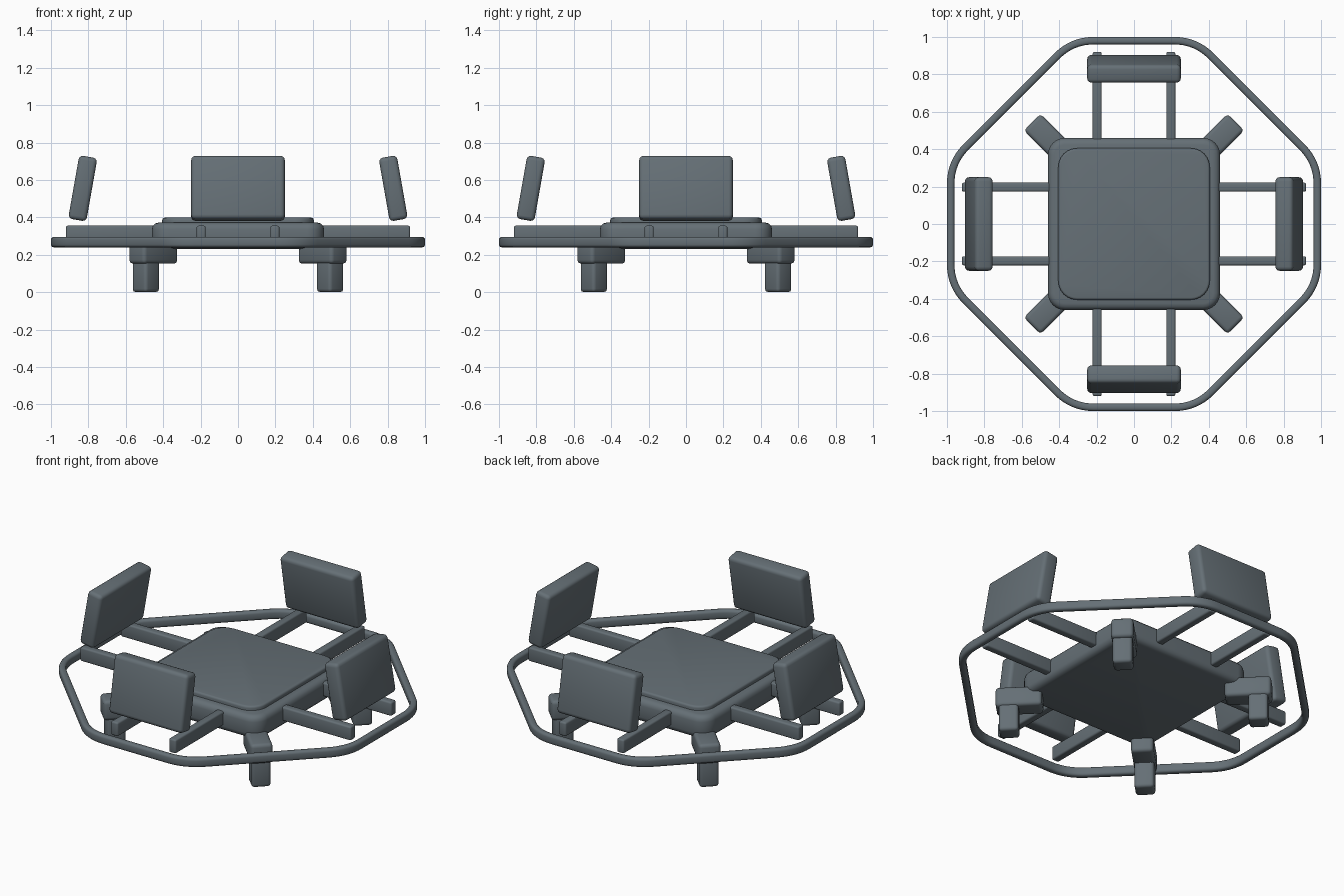
import bpy, bmesh, math
from mathutils import Matrix, Vector

cube = bpy.data.objects.get("Cube")
if cube:
    bpy.data.objects.remove(cube, do_unlink=True)

slate = bpy.data.materials.new("slate_grey")
slate.use_nodes = True
COLOUR = (0.13, 0.16, 0.18, 1)
slate.diffuse_color = COLOUR
slate.node_tree.nodes["Principled BSDF"].inputs["Base Color"].default_value = COLOUR


def finish(name, bm, matrix=Matrix()):
    """Turn a bmesh into a smooth shaded object."""
    bmesh.ops.recalc_face_normals(bm, faces=bm.faces)
    for face in bm.faces:
        face.smooth = True
    mesh = bpy.data.meshes.new(name)
    bm.to_mesh(mesh)
    bm.free()
    mesh.materials.append(slate)
    obj = bpy.data.objects.new(name, mesh)
    obj.matrix_world = matrix
    bpy.context.collection.objects.link(obj)
    return obj


def soft_box(name, size, centre, bevel, matrix=Matrix(), corner=0):
    """Box with soft edges, and optionally larger rounded vertical corners."""
    bm = bmesh.new()
    bmesh.ops.create_cube(bm, size=1)
    bmesh.ops.scale(bm, vec=size, verts=bm.verts)
    edges = list(bm.edges)
    if corner:
        upright = [e for e in bm.edges
                   if abs((e.verts[0].co - e.verts[1].co).z) > size[2] / 2]
        bmesh.ops.bevel(bm, geom=upright, offset=corner, segments=6,
                        profile=0.5, affect='EDGES')
        edges = [e for e in bm.edges
                 if abs((e.verts[0].co - e.verts[1].co).z) < size[2] / 2]
    bmesh.ops.bevel(bm, geom=edges, offset=bevel, segments=3,
                    profile=0.5, affect='EDGES')
    return finish(name, bm, matrix @ Matrix.Translation(centre))


# Central tray with a raised top plate
soft_box("tray_body", (0.92, 0.92, 0.14), (0, 0, 0.302), 0.035, corner=0.09)
soft_box("tray_top", (0.81, 0.81, 0.06), (0, 0, 0.368), 0.012, corner=0.1)

# Four sides: pair of support bars and an inward leaning panel
for i, side in enumerate(("right", "front", "left", "back")):
    turn = Matrix.Rotation(math.pi + i * math.pi / 2, 4, 'Z')
    for j, y in enumerate((-0.197, 0.197)):
        soft_box(f"{side}_bar_{j + 1}", (0.56, 0.048, 0.085),
                 (0.64, y, 0.313), 0.01, turn)
    lean = turn @ Matrix.Translation((0.83, 0, 0.555)) @ Matrix.Rotation(math.radians(-10), 4, 'Y')
    soft_box(f"{side}_panel", (0.098, 0.5, 0.343), (0, 0, 0), 0.022, lean)

# Four diagonal corner feet
for i, corner in enumerate(("back_left", "back_right", "front_right", "front_left")):
    turn = Matrix.Rotation(math.pi / 4 + i * math.pi / 2, 4, 'Z')
    soft_box(f"{corner}_leg_arm", (0.26, 0.125, 0.12), (0.64, 0, 0.212), 0.02, turn)
    soft_box(f"{corner}_foot", (0.11, 0.11, 0.19), (0.697, 0, 0.095), 0.018, turn)

# Outer guard ring: rounded octagon path swept with a soft rectangular section
FLAT, REACH, TRIM = 0.33, 0.98, 0.115
corners = []
for i in range(4):
    turn = Matrix.Rotation(i * math.pi / 2, 3, 'Z')
    corners += [turn @ Vector((REACH, -FLAT, 0)), turn @ Vector((REACH, FLAT, 0))]

path = []
for i, c in enumerate(corners):
    a = c + (corners[i - 1] - c).normalized() * TRIM
    b = c + (corners[(i + 1) % 8] - c).normalized() * TRIM
    for k in range(9):
        t = k / 8
        path.append(a * (1 - t) ** 2 + c * 2 * t * (1 - t) + b * t * t)

section = []
for sx, sz, start in ((1, 1, 0), (-1, 1, 90), (-1, -1, 180), (1, -1, 270)):
    for k in range(4):
        ang = math.radians(start + 30 * k)
        section.append((sx * 0.005 + 0.015 * math.cos(ang),
                        sz * 0.013 + 0.015 * math.sin(ang)))

bm = bmesh.new()
loops = []
for i, p in enumerate(path):
    tangent = (path[(i + 1) % len(path)] - path[i - 1]).normalized()
    out = Vector((tangent.y, -tangent.x, 0))
    loops.append([bm.verts.new(p + out * u + Vector((0, 0, 0.268 + v)))
                  for u, v in section])
n = len(section)
for i, loop in enumerate(loops):
    nxt = loops[(i + 1) % len(loops)]
    for k in range(n):
        bm.faces.new((loop[k], nxt[k], nxt[(k + 1) % n], loop[(k + 1) % n]))
finish("guard_ring", bm)
